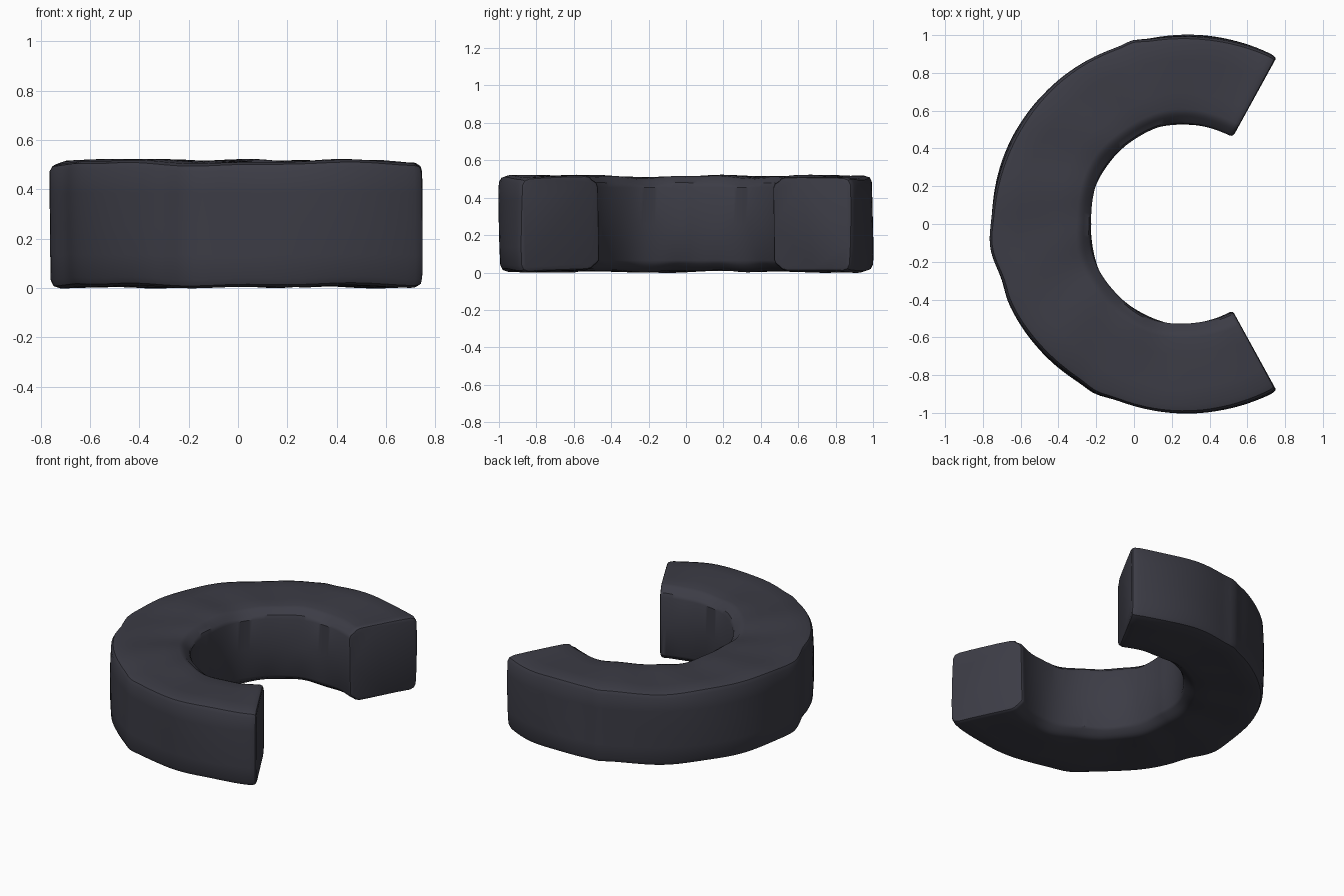
import bpy, bmesh, math

if "Cube" in bpy.data.objects:
    bpy.data.objects.remove(bpy.data.objects["Cube"])

CX = 0.27                      # ring centre on x
END = math.radians(61.2)       # half of the gap in the ring
SEG = 110

# cross-section: (side, inset from that side's radius, height)
OUTER = [(0.045, 0.0), (0.015, 0.01), (0.003, 0.035), (0.0, 0.13), (0.0, 0.25),
         (0.0, 0.38), (0.003, 0.475), (0.015, 0.497), (0.045, 0.507)]
INNER = [(0.075, 0.507), (0.05, 0.50), (0.038, 0.487), (0.01, 0.47), (0.0, 0.45), (0.0, 0.25),
         (0.0, 0.06), (0.01, 0.04), (0.038, 0.02), (0.05, 0.01), (0.075, 0.003)]


def bump(a, centre, width, size):
    return size * math.exp(-((math.degrees(a) - centre) / width) ** 2)


def outer_radius(a, z):
    r = math.hypot(1.025 * math.cos(a), 1.0 * math.sin(a))
    r += bump(a, 106, 3, 0.012) + bump(a, 242, 4, 0.012) + bump(a, 186, 6, 0.014)
    r -= bump(a, 197, 5, 0.012)
    return r + 0.004 * math.sin(5 * a + 7 * z)


def inner_radius(a, z):
    return 0.50 + 0.03 * abs(math.sin(a)) + 0.004 * math.sin(7 * a + 5 * z)


def wobble(a, r, z):
    # hand-worked unevenness of the flat faces
    amp = 0.006 if z > 0.25 else 0.004
    return amp * math.sin(6 * a + 4 * r) + 0.003 * math.sin(13 * a - 6 * r)


def section(a, shrink=0.0):
    pts = []
    for inset, z in OUTER:
        pts.append((outer_radius(a, z) - inset, z))
    ro, ri = outer_radius(a, 0.5) - 0.045, inner_radius(a, 0.5) + 0.075
    for t in (0.25, 0.5, 0.75):
        pts.append((ro + (ri - ro) * t, 0.509))
    for inset, z in INNER:
        pts.append((inner_radius(a, z) + inset, z))
    for t in (0.75, 0.5, 0.25):
        pts.append((ro + (ri - ro) * t, 0.002))
    out = []
    for r, z in pts:
        if abs(z - 0.25) > 0.2:
            z += wobble(a, r, z)
        # pull the section in towards its middle for the rounded end edges
        r += (0.78 - r) * shrink / 0.24
        z += (0.255 - z) * shrink / 0.25
        out.append((CX + r * math.cos(a), r * math.sin(a), z + 0.005))
    return out


# angles along the ring, with a tight soft edge at both ends
span = 2 * math.pi - 2 * END
soft = [(0.0, 0.018), (0.006, 0.007), (0.02, 0.002), (0.04, 0.0)]
stations = [(END + d, s) for d, s in soft]
stations += [(END + 0.04 + (span - 0.08) * i / SEG, 0.0) for i in range(1, SEG)]
stations += [(END + span - d, s) for d, s in reversed(soft)]

bm = bmesh.new()
rings = [[bm.verts.new(p) for p in section(a, s)] for a, s in stations]
n = len(rings[0])
for A, B in zip(rings, rings[1:]):
    for j in range(n):
        k = (j + 1) % n
        bm.faces.new((A[j], A[k], B[k], B[j]))
bm.faces.new(rings[0])
bm.faces.new(list(reversed(rings[-1])))
bmesh.ops.recalc_face_normals(bm, faces=bm.faces[:])

mesh = bpy.data.meshes.new("split_ring")
bm.to_mesh(mesh)
bm.free()
ring = bpy.data.objects.new("split_ring", mesh)
bpy.context.collection.objects.link(ring)

# single dark slate colour
mat = bpy.data.materials.new("dark slate")
mat.diffuse_color = (0.045, 0.045, 0.06, 1)
mat.use_nodes = True
mat.node_tree.nodes["Principled BSDF"].inputs["Base Color"].default_value = mat.diffuse_color
mesh.materials.append(mat)

bpy.context.view_layer.objects.active = ring
ring.select_set(True)
bpy.ops.object.shade_smooth_by_angle(angle=math.radians(35))
